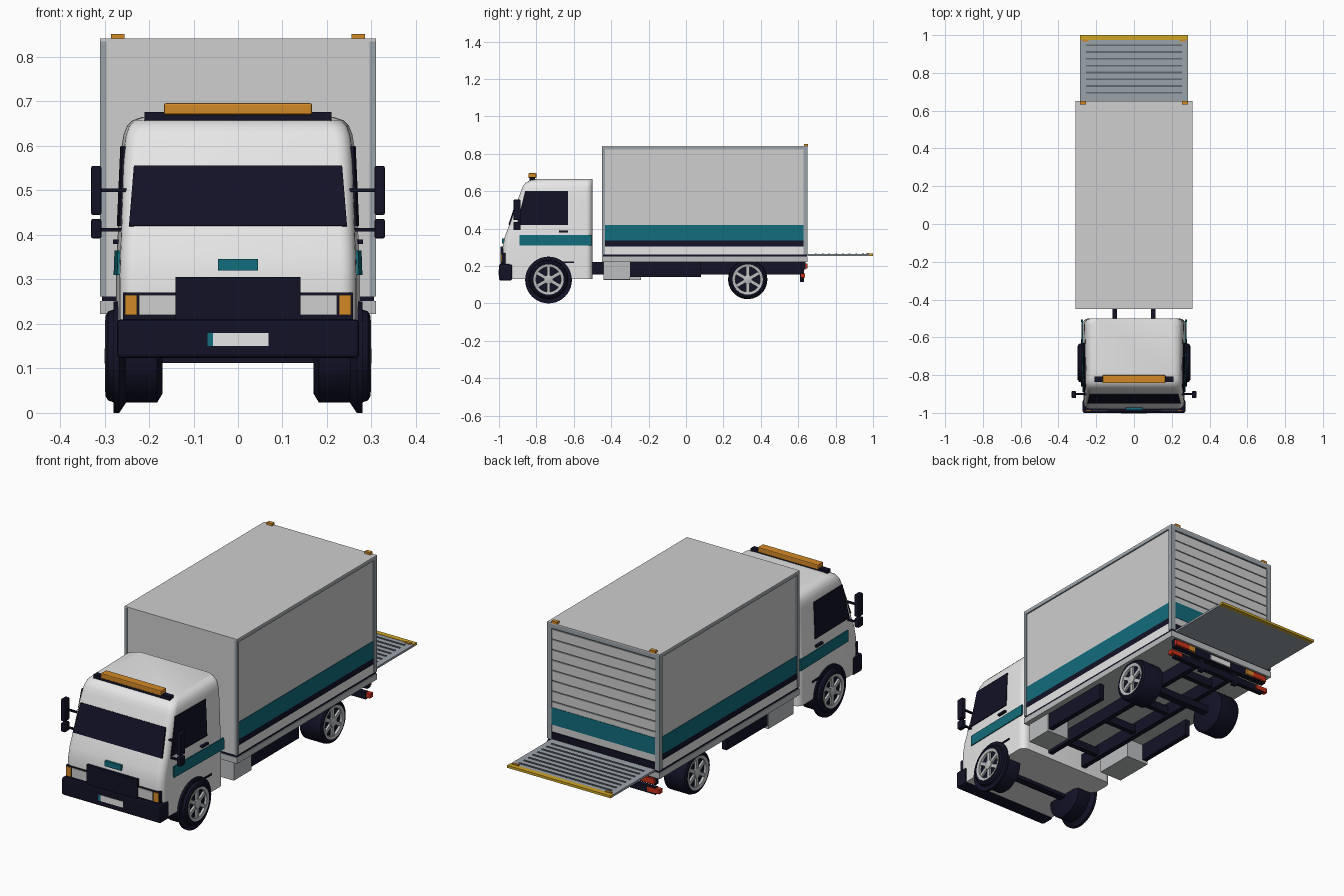
import bpy, bmesh, math
from mathutils import Vector

old = bpy.data.objects.get("Cube")
if old:
    bpy.data.objects.remove(old, do_unlink=True)


def material(name, *rgb):
    m = bpy.data.materials.new(name)
    m.use_nodes = True
    m.diffuse_color = (*rgb, 1)
    m.node_tree.nodes["Principled BSDF"].inputs["Base Color"].default_value = (*rgb, 1)
    return m


WHITE = material("cab_white", .80, .80, .80)
PANEL = material("panel_grey", .62, .62, .62)
FRAME = material("frame_grey", .33, .37, .40)
DARK = material("groove_grey", .12, .14, .15)
NAVY = material("navy_black", .006, .006, .02)
TEAL = material("teal", .006, .15, .2)
AMBER = material("amber", .65, .25, .02)
RED = material("lamp_red", .6, .03, .01)
YELLOW = material("edge_yellow", .62, .38, .02)
SILVER = material("silver", .5, .51, .52)
SIDES = (("left", 1), ("right", -1))


def finish(name, bm, mat, smooth=False):
    bmesh.ops.recalc_face_normals(bm, faces=bm.faces)
    mesh = bpy.data.meshes.new(name)
    bm.to_mesh(mesh)
    bm.free()
    mesh.materials.append(mat)
    ob = bpy.data.objects.new(name, mesh)
    bpy.context.collection.objects.link(ob)
    if smooth:
        bpy.ops.object.select_all(action='DESELECT')
        ob.select_set(True)
        bpy.context.view_layer.objects.active = ob
        bpy.ops.object.shade_smooth_by_angle(angle=math.radians(35))
    return ob


def box(name, mat, x, y, z, bevel=0):
    """Box from (min, max) ranges."""
    bm = bmesh.new()
    bmesh.ops.create_cube(bm, size=1)
    for v in bm.verts:
        v.co = [r[0] if c < 0 else r[1] for c, r in zip(v.co, (x, y, z))]
    ob = finish(name, bm, mat)
    if bevel:
        mod = ob.modifiers.new("bevel", 'BEVEL')
        mod.width, mod.segments = bevel, 2
    return ob


def pair(name, mat, x, y, z, bevel=0):
    """The same box on both sides; x is measured outward from the centre."""
    for side, s in SIDES:
        box(side + "_" + name, mat, sorted((s * x[0], s * x[1])), y, z, bevel)


def plate(name, mat, points, thick=.008):
    bm = bmesh.new()
    bm.faces.new([bm.verts.new(p) for p in points])
    ob = finish(name, bm, mat)
    mod = ob.modifiers.new("solidify", 'SOLIDIFY')
    mod.thickness, mod.offset = thick, 0


def skin(bm, rings, closed):
    pairs = list(zip(rings, rings[1:])) + ([(rings[-1], rings[0])] if closed else [])
    for a, b in pairs:
        for i in range(len(a)):
            j = (i + 1) % len(a)
            bm.faces.new((a[i], a[j], b[j], b[i]))


def lathe(name, mat, profile, s, y, z, closed=False, segs=40):
    """Turn (x, radius) points around the axle line."""
    bm = bmesh.new()
    rings = []
    for x, r in profile:
        angles = [math.tau * i / segs for i in range(segs)]
        rings.append([bm.verts.new((s * x, y + r * math.cos(a), z + r * math.sin(a))) for a in angles])
    skin(bm, rings, closed)
    if not closed:
        bm.faces.new(rings[0])
        bm.faces.new(rings[-1])
    return finish(name, bm, mat, True)


# Cab shell: height, front y, half width
LEVELS = [(.13, -.965, .275), (.21, -.977, .275), (.30, -.98, .275), (.36, -.968, .273),
          (.42, -.945, .27), (.555, -.90, .265), (.60, -.882, .262), (.625, -.873, .258),
          (.645, -.858, .25), (.658, -.835, .237), (.665, -.80, .215)]
BACK = -.50


def taper(y):
    return 1 - .035 * (BACK - y) / .48


def level_at(z):
    for a, b in zip(LEVELS, LEVELS[1:]):
        if a[0] <= z <= b[0]:
            t = (z - a[0]) / (b[0] - a[0])
            return a[1] + t * (b[1] - a[1]), a[2] + t * (b[2] - a[2])


def side_point(s, y, z):
    return (s * (level_at(z)[1] * taper(y) + .001), y, z)


bm = bmesh.new()
rings = []
for z, front, half in LEVELS:
    r, ring = .035, []
    corners = ((half - r, BACK - r), (r - half, BACK - r), (r - half, front + r), (half - r, front + r))
    for k, (cx, cy) in enumerate(corners):
        for i in range(7):
            a = math.pi / 2 * (k + i / 6)
            px, py = cx + r * math.cos(a), cy + r * math.sin(a)
            ring.append(bm.verts.new((px * taper(py), py, z)))
    rings.append(ring)
skin(bm, rings, False)
bm.faces.new(rings[0])
bm.faces.new(rings[-1])
finish("cab", bm, WHITE, True)

# Cab glass and side trim
plate("windscreen", NAVY, [(-.245, -.946, .42), (.245, -.946, .42), (.234, -.901, .555), (-.234, -.901, .555)])
for side, s in SIDES:
    def trim(name, mat, corners):
        plate(side + "_" + name, mat, [side_point(s, y, z) for y, z in corners])
    trim("window", NAVY, [(-.905, .42), (-.63, .42), (-.63, .60), (-.86, .60)])
    trim("cab_stripe", TEAL, [(-.89, .31), (-.505, .31), (-.505, .365), (-.89, .365)])
    trim("sill_line", NAVY, [(-.68, .215), (-.60, .215), (-.60, .223), (-.68, .223)])
pair("door_handle", NAVY, (.262, .281), (-.68, -.63), (.38, .39))

# Cab front
box("bumper", NAVY, (-.272, .272), (-1, -.93), (.123, .21), .008)
box("grille", NAVY, (-.14, .14), (-.992, -.95), (.21, .305))
box("badge", TEAL, (-.045, .045), (-.984, -.96), (.32, .346))
box("number_plate", WHITE, (-.068, .068), (-1.002, -.99), (.15, .18))
box("plate_band", TEAL, (-.068, -.056), (-1.003, -.995), (.15, .18))
pair("lamp_surround", NAVY, (.13, .258), (-.984, -.93), (.21, .27))
pair("headlamp", PANEL, (.141, .222), (-.988, -.96), (.22, .265))
pair("turn_lamp", AMBER, (.227, .254), (-.989, -.95), (.22, .265))

# Roof beacon and mirrors
box("beacon_base", NAVY, (-.21, .21), (-.836, -.808), (.65, .676))
box("beacon", AMBER, (-.166, .166), (-.842, -.80), (.67, .696), .004)
pair("main_mirror", NAVY, (.307, .33), (-.922, -.885), (.445, .555), .004)
pair("lower_mirror", NAVY, (.307, .33), (-.922, -.885), (.392, .436), .004)
for label, z in (("upper", .50), ("lower", .412)):
    pair(label + "_mirror_arm", NAVY, (.24, .31), (-.905, -.895), (z - .004, z + .004))

# Cargo body with corner posts and rails
box("cargo_body", PANEL, (-.303, .303), (-.447, .642), (.262, .836))
box("cargo_roof", PANEL, (-.31, .31), (-.45, .65), (.835, .841))
pair("front_post", FRAME, (.295, .31), (-.45, -.434), (.262, .836))
pair("rear_post", FRAME, (.285, .31), (.628, .65), (.262, .836))
pair("top_rail", FRAME, (.295, .31), (-.45, .65), (.822, .836))
box("rear_header", FRAME, (-.29, .29), (.63, .65), (.815, .836))
pair("body_stripe", TEAL, (.30, .306), (-.434, .628), (.335, .42))
pair("body_lower_stripe", NAVY, (.30, .306), (-.434, .628), (.305, .335))
pair("body_skirt", WHITE, (.30, .306), (-.434, .628), (.262, .305))
box("floor_edge", NAVY, (-.306, .306), (-.447, .647), (.25, .262))
box("floor", SILVER, (-.31, .31), (-.45, .65), (.222, .252))
pair("marker_lamp", AMBER, (.255, .285), (.632, .651), (.84, .852))

# Roller door
box("door_backing", DARK, (-.286, .286), (.638, .6435), (.262, .816))
box("door_sill", NAVY, (-.285, .285), (.64, .648), (.262, .297))
SLATS, PITCH = 10, .0515
for i in range(SLATS):
    z = .30 + i * PITCH
    box(f"door_slat_{i + 1}", PANEL, (-.285, .285), (.64, .647), (z, z + PITCH - .007))
box("door_stripe", TEAL, (-.285, .285), (.642, .649), (.335, .42))

# Tail lift
box("lift_deck", FRAME, (-.285, .285), (.65, .98), (.254, .264))
box("lift_edge", YELLOW, (-.285, .285), (.975, 1), (.254, .266))
for i in range(8):
    y = .69 + i * .036
    box(f"lift_rib_{i + 1}", DARK, (-.255, .255), (y, y + .009), (.262, .267))
pair("lift_marker", AMBER, (.24, .272), (.966, .978), (.262, .27))

# Chassis
pair("chassis_rail", NAVY, (.09, .115), (-.52, .63), (.155, .222))
for i, y in enumerate((-.40, -.12, .12, .45, .58)):
    box(f"cross_member_{i + 1}", NAVY, (-.1, .1), (y, y + .025), (.165, .205))
for label, y in (("front", -.735), ("rear", .33)):
    box(label + "_axle", NAVY, (-.2, .2), (y - .018, y + .018), (.112, .148))
pair("side_guard", NAVY, (.255, .28), (-.30, .08), (.14, .223))
box("left_storage_box", SILVER, (.16, .285), (-.44, -.30), (.128, .223))
box("right_storage_box", SILVER, (-.285, -.16), (-.44, -.24), (.125, .223))

# Rear bar, lamps and plate
box("rear_bar", NAVY, (-.275, .275), (.61, .632), (.128, .162))
pair("rear_bar_post", NAVY, (.09, .115), (.61, .632), (.115, .223))
pair("rear_bar_lamp", RED, (.23, .298), (.612, .637), (.138, .16))
box("lamp_board", NAVY, (-.28, .28), (.615, .64), (.18, .222))
pair("tail_lamp", RED, (.20, .28), (.63, .65), (.187, .214))
pair("rear_turn_lamp", AMBER, (.16, .20), (.63, .65), (.187, .214))
box("rear_number_plate", WHITE, (-.06, .06), (.635, .646), (.186, .214))

# Wheels with six-spoke rims; the cab wheels carry an arch ring
TYRE = [(.17, .085), (.182, .105), (.278, .105), (.292, .1), (.298, .09), (.297, .081), (.284, .079)]
RIM = [(.28, .066), (.296, .067), (.299, .081), (.28, .082)]
ARCH = [(.25, .1), (.267, .125), (.28, .125), (.28, .1)]
for end, y in (("front", -.735), ("rear", .33)):
    for side, s in SIDES:
        name, z = f"{end}_{side}_", .128
        lathe(name + "tyre", NAVY, TYRE, s, y, z)
        lathe(name + "rim", SILVER, RIM, s, y, z, True)
        lathe(name + "hub", SILVER, [(.28, .024), (.297, .024), (.30, .016)], s, y, z, segs=18)
        for i in range(6):
            spoke = box(f"{name}spoke_{i + 1}", SILVER, (-.005, .005), (-.009, .009), (.015, .07))
            spoke.location = Vector((s * .289, y, z))
            spoke.rotation_euler.x = i * math.pi / 3
        if end == "front":
            lathe(name + "arch", NAVY, ARCH, s, y, .125, True)
